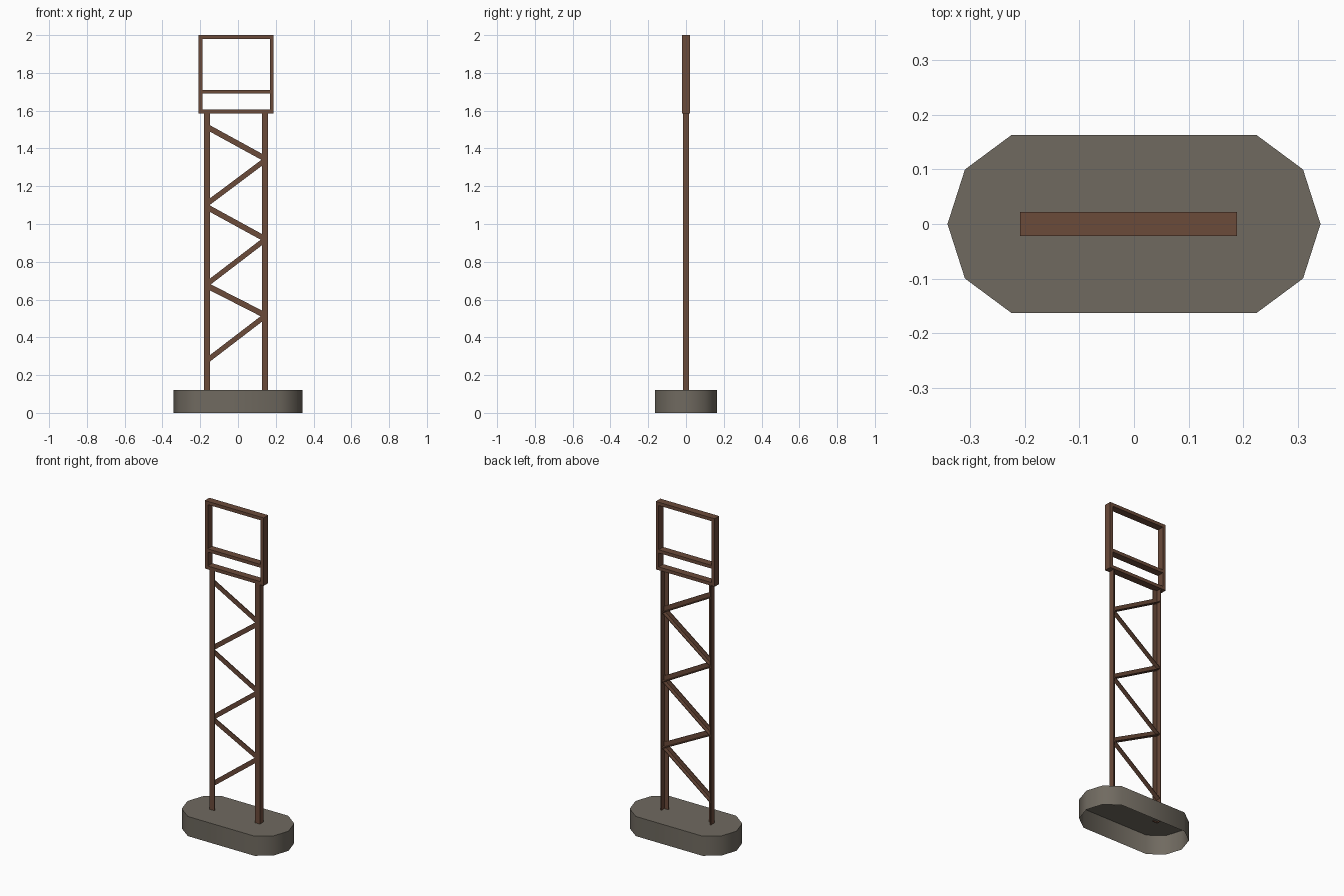
import bpy, bmesh, math

if "Cube" in bpy.data.objects:
    bpy.data.objects.remove(bpy.data.objects["Cube"])


def material(name, rgb):
    m = bpy.data.materials.new(name)
    m.diffuse_color = (*rgb, 1)
    m.use_nodes = True
    m.node_tree.nodes["Principled BSDF"].inputs["Base Color"].default_value = m.diffuse_color
    return m


RUST = material("rusty brown", (0.147, 0.069, 0.042))
STONE = material("grey concrete", (0.162, 0.144, 0.117))
CX = -0.01   # the tower sits slightly left of the base centre


def finish(name, bm, mat):
    bmesh.ops.recalc_face_normals(bm, faces=bm.faces)
    me = bpy.data.meshes.new(name)
    bm.to_mesh(me)
    bm.free()
    me.materials.append(mat)
    ob = bpy.data.objects.new(name, me)
    bpy.context.collection.objects.link(ob)
    return ob


def sweep(name, profile, vec_a, vec_b, mat):
    """Straight bar: the profile placed by two functions at each end."""
    bm = bmesh.new()
    a = [bm.verts.new(vec_a(p)) for p in profile]
    b = [bm.verts.new(vec_b(p)) for p in profile]
    n = len(profile)
    for i in range(n):
        j = (i + 1) % n
        bm.faces.new((a[i], a[j], b[j], b[i]))
    bm.faces.new(a[::-1])
    bm.faces.new(b)
    return finish(name, bm, mat)


def box(name, x0, x1, y0, y1, z0, z1):
    prof = [(x0, y0), (x1, y0), (x1, y1), (x0, y1)]
    return sweep(name, prof, lambda p: (*p, z0), lambda p: (*p, z1), RUST)


# Base: faceted oblong shell, open underneath
bm = bmesh.new()
half = [(0.342, 0), (0.31, 0.1), (0.225, 0.163),
        (-0.225, 0.163), (-0.31, 0.1)]
outline = half + [(-x, -y) for x, y in half]
low = [bm.verts.new((x, y, 0)) for x, y in outline]
top = [bm.verts.new((x, y, 0.12)) for x, y in outline]
for i in range(len(outline)):
    j = (i + 1) % len(outline)
    bm.faces.new((low[i], low[j], top[j], top[i]))
bm.faces.new(top)
base = finish("base", bm, STONE)
bpy.context.view_layer.objects.active = base
base.select_set(True)
bpy.ops.object.shade_smooth_by_angle(angle=math.radians(45))

# Legs: angle irons with a front flange and an outer flange
T = 0.005
F, B = -0.017, 0.016
for side, label in ((-1, "left"), (1, "right")):
    o, i = 0.17, 0.137
    prof = [(o, F), (i, F), (i, F + T), (o - T, F + T), (o - T, B), (o, B)]
    prof = [(CX + side * x, y) for x, y in prof]
    sweep(label + "_leg", prof, lambda p: (*p, 0.113), lambda p: (*p, 1.59), RUST)

# Lattice braces: angle irons with a front flange and a lower flange
XL, XR = CX - 0.137, CX + 0.137
EXT = 0.025
H = 0.034
f = F + T
brace = [(f, -H / 2), (B, -H / 2), (B, -H / 2 + T),
         (f + T, -H / 2 + T), (f + T, H / 2), (f, H / 2)]
ends = [(0.29, 0.50), (0.665, 0.525), (0.695, 0.905),
        (1.08, 0.93), (1.12, 1.325), (1.505, 1.355)]
for k, (zl, zr) in enumerate(ends):
    dz = (zr - zl) / (XR - XL) * EXT
    sweep(f"brace_{k + 1}", brace,
          lambda p: (XL - EXT, p[0], zl - dz + p[1]),
          lambda p: (XR + EXT, p[0], zr + dz + p[1]), RUST)

# Sign frame: two posts and three rails
D, W, P = 0.022, 0.199, 0.02
for side, label in ((-1, "left"), (1, "right")):
    xs = sorted((CX + side * W, CX + side * (W - P)))
    box(label + "_frame_post", xs[0], xs[1], -D, D, 1.585, 2.0)
for label, z in (("bottom", 1.585), ("middle", 1.69), ("top", 1.98)):
    box(label + "_frame_rail", CX - W + P, CX + W - P, -D, D, z, z + 0.02)
